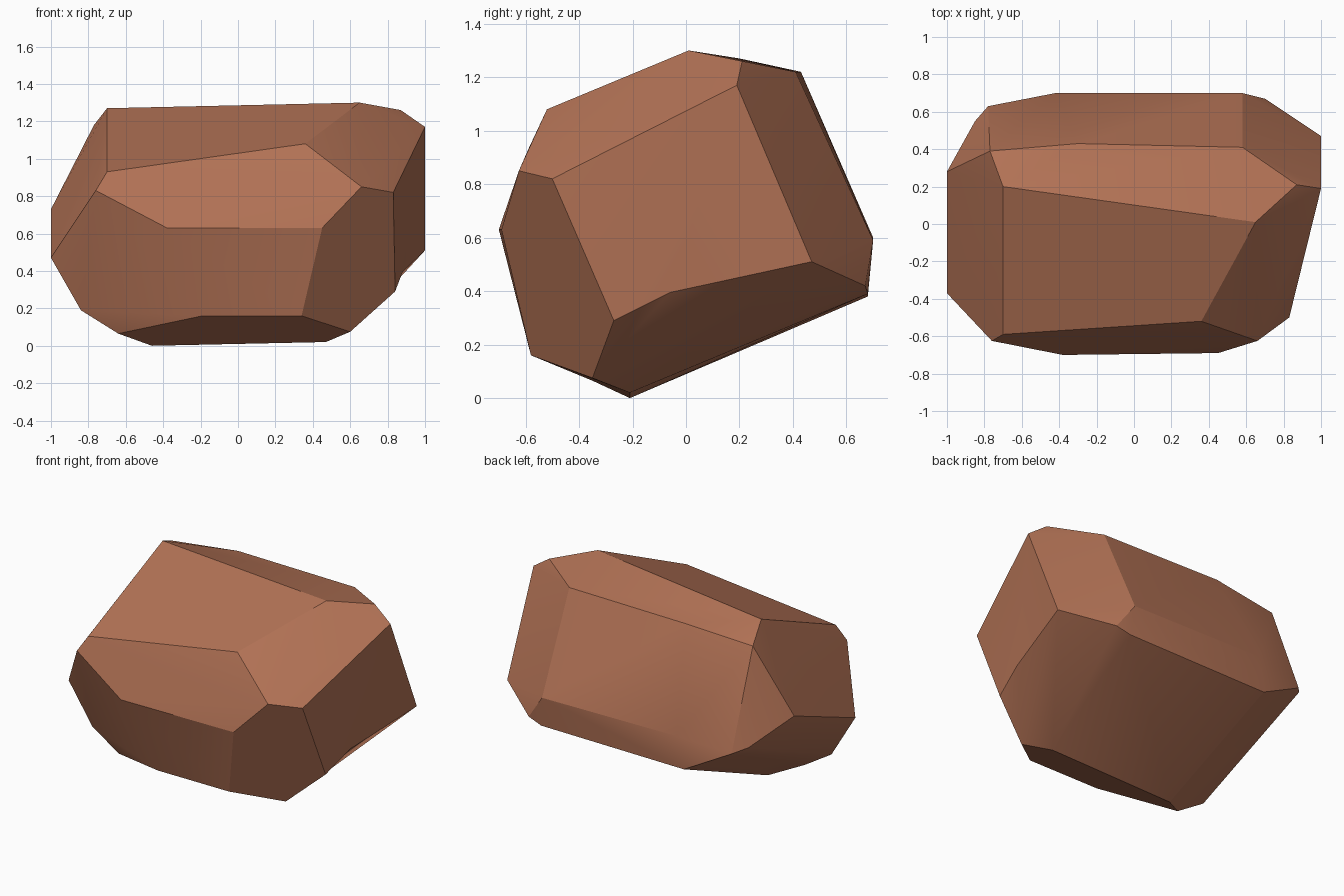
import bpy, bmesh, math
from mathutils import Vector

if "Cube" in bpy.data.objects:
    bpy.data.objects.remove(bpy.data.objects["Cube"])

# Rock corners; the facets are the hull of these points
RINGS = [
    # upper ridge and upper facets
    (-.70, .20, 1.27), (.65, .01, 1.30), (.36, -.52, 1.08), (-.70, -.59, .93),
    (.87, .21, 1.26), (.58, .41, 1.22), (-.30, .43, 1.22), (-.77, .39, 1.18),
    # right end
    (1, .19, 1.17), (.83, -.50, .82), (.66, -.625, .85), (.84, -.27, .29), (1, .47, .51),
    # left end
    (-.76, -.625, .83), (-1, -.37, .47), (-1, .28, .73), (-.84, -.345, .19),
    (-.85, .55, .58), (-.78, .63, .55),
    # front belly
    (-.38, -.70, .63), (.45, -.69, .63), (-.19, -.58, .16), (.34, -.58, .16),
    # back belly
    (-.42, .70, .60), (.58, .70, .59), (.70, .67, .42), (.60, .68, .39), (-.46, .68, .38),
    # underside
    (-.64, -.35, .065), (.60, -.35, .075), (.47, -.21, .02), (-.46, -.21, 0),
]

bm = bmesh.new()
for p in RINGS:
    bm.verts.new(p)
res = bmesh.ops.convex_hull(bm, input=bm.verts[:])
junk = [g for g in res["geom_interior"] if isinstance(g, bmesh.types.BMVert)]
if junk:
    bmesh.ops.delete(bm, geom=junk, context='VERTS')

# small chip in the lower right edge
a, b = Vector((.84, -.27, .29)), Vector((1, .47, .51))
for e in bm.edges[:]:
    p, q = e.verts[0].co, e.verts[1].co
    if min((p - a).length + (q - b).length, (p - b).length + (q - a).length) < 1e-3:
        _, v = bmesh.utils.edge_split(e, e.verts[0], .5)
        v.co = (.88, -.06, .395)
        break
bmesh.ops.triangulate(bm, faces=bm.faces[:])

# merge nearly coplanar triangles into clean facets
bmesh.ops.dissolve_limit(bm, angle_limit=math.radians(4), verts=bm.verts[:], edges=bm.edges[:])
bmesh.ops.recalc_face_normals(bm, faces=bm.faces[:])

mesh = bpy.data.meshes.new("rock")
bm.to_mesh(mesh)
bm.free()
rock = bpy.data.objects.new("rock", mesh)
bpy.context.collection.objects.link(rock)

# reddish brown stone
mat = bpy.data.materials.new("red_brown_stone")
mat.diffuse_color = (.45, .17, .092, 1)
mat.use_nodes = True
mat.node_tree.nodes["Principled BSDF"].inputs["Base Color"].default_value = mat.diffuse_color
mesh.materials.append(mat)

# soften only the shallow facet changes
bpy.context.view_layer.objects.active = rock
rock.select_set(True)
bpy.ops.object.shade_smooth_by_angle(angle=math.radians(28))
